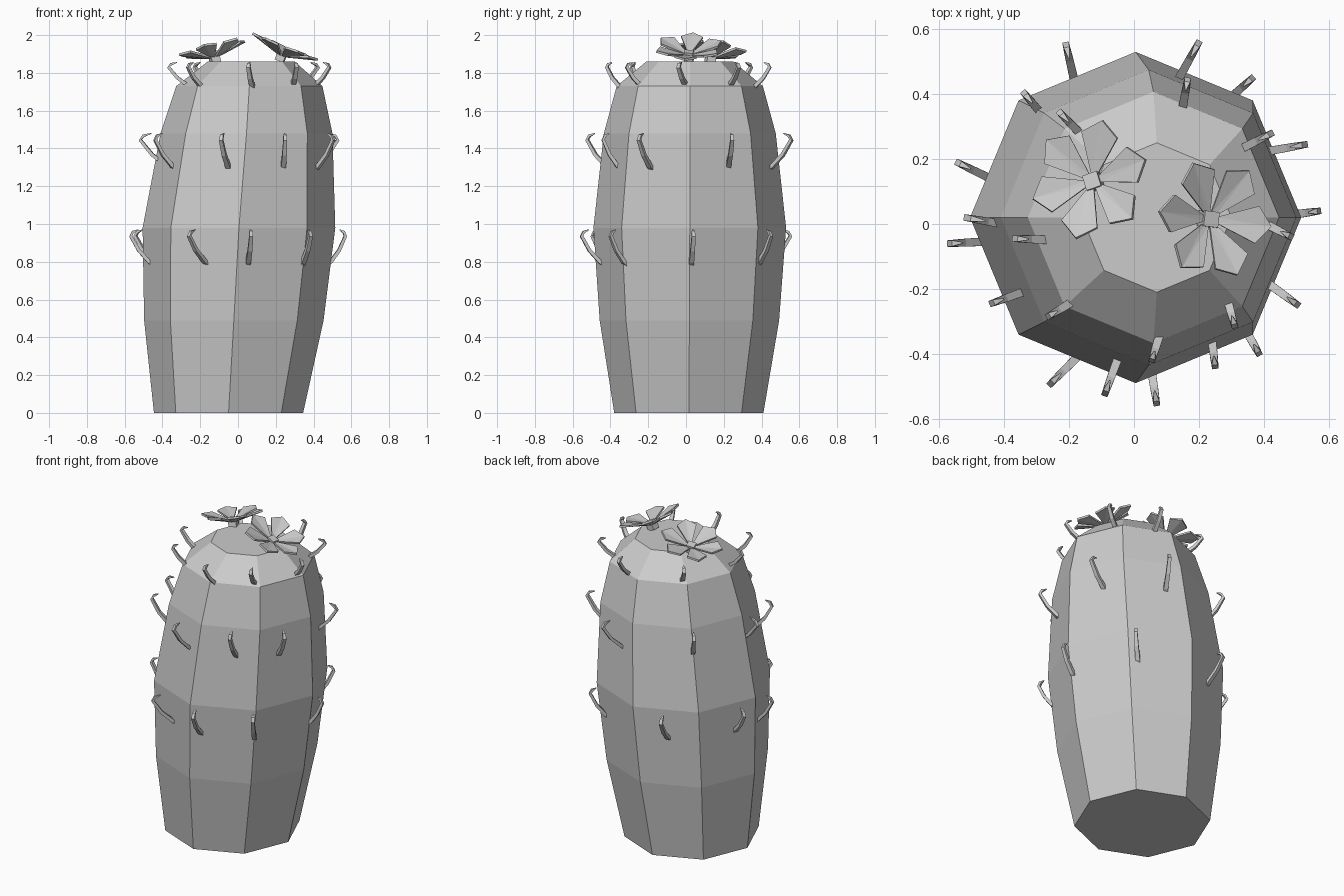
import bpy, math
from mathutils import Vector, Matrix

if "Cube" in bpy.data.objects:
    bpy.data.objects.remove(bpy.data.objects["Cube"])


def make_object(name, verts, faces):
    mesh = bpy.data.meshes.new(name)
    mesh.from_pydata([tuple(v) for v in verts], [], faces)
    mesh.update()
    obj = bpy.data.objects.new(name, mesh)
    bpy.context.collection.objects.link(obj)
    return obj


def loft_faces(rings, n):
    faces = [[r * n + i, r * n + (i + 1) % n, (r + 1) * n + (i + 1) % n, (r + 1) * n + i]
             for r in range(rings - 1) for i in range(n)]
    return faces + [list(range(n))[::-1], [(rings - 1) * n + i for i in range(n)]]


# Leaning barrel body: centre x, centre y, height, radius of each octagon
RINGS = [(-.05, .015, 0, .395), (-.022, .018, .49, .475), (.005, .02, .98, .51),
         (.045, .02, 1.48, .455), (.06, .02, 1.73, .387), (.07, .02, 1.86, .23)]
body = [(cx + r * math.cos(i * math.pi / 4), cy + r * math.sin(i * math.pi / 4), z)
        for cx, cy, z, r in RINGS for i in range(8)]
make_object("cactus_body", body, loft_faces(len(RINGS), 8))

# Spine path (outward, up) with half-width and half-thickness, ending in an inward hook
PATH = [(-.3, -.12, .013, .010), (0, 0, .013, .010), (.55, .35, .012, .009),
        (.98, .80, .010, .008), (.86, .93, .009, .007), (.58, 1.0, .002, .002)]


def spine(name, x, y, angle, length, z, height):
    a = math.radians(angle)
    out, side, up = Vector((math.cos(a), math.sin(a), 0)), Vector((-math.sin(a), math.cos(a), 0)), Vector((0, 0, 1))
    base = Vector((x, y, z)) - out * length
    pts = [(u * length, w * height) for u, w, _, _ in PATH]
    verts = []
    for k, (u, w) in enumerate(pts):
        p, q = pts[max(k - 1, 0)], pts[min(k + 1, len(pts) - 1)]
        t = Vector((q[0] - p[0], q[1] - p[1])).normalized()
        normal = out * -t.y + up * t.x
        c = base + out * u + up * w
        hw, ht = PATH[k][2:]
        verts += [c + side * hw * s + normal * ht * n for s, n in ((-1, -1), (-1, 1), (1, 1), (1, -1))]
    make_object(name, verts, loft_faces(len(PATH), 4))


# Three tiers of spines: tip x, tip y, direction, horizontal reach
TIERS = {
    "lower": (.80, .17, [(-.21, .555, 103, .11), (.365, .45, 42, .09), (.57, .04, 8, .08),
                         (.385, -.40, -61, .08), (.07, -.555, -81, .10), (-.26, -.495, 225, .12),
                         (-.57, -.06, 183, .10), (-.545, .19, 154, .11)]),
    "middle": (1.305, .175, [(.20, .56, 61, .12), (.53, .245, 10, .12), (.505, -.25, -36, .10),
                             (.25, -.44, -83, .08), (-.09, -.525, 250, .11), (-.44, -.245, 200, .10),
                             (-.52, .02, 170, .15), (-.34, .405, 130, .10)]),
    "upper": (1.73, .125, [(.425, .28, 27, .11), (.485, -.04, -27, .09), (.31, -.315, -75, .08),
                           (.055, -.42, 253, .07), (-.265, -.285, 211, .08), (-.37, -.045, 178, .11),
                           (-.23, .345, 134, .10), (.165, .445, 80, .08)]),
}
for tier, (z, height, spines) in TIERS.items():
    for i, (x, y, angle, length) in enumerate(spines):
        spine(f"{tier}_spine_{i + 1}", x, y, angle, length, z, height)

# Petal outline: narrow base, broad end, blunt point, creased along the middle
PETAL = [(.02, -.008, 0), (.15, -.058, .008), (.195, 0, 0), (.15, .058, .008), (.02, .008, 0)]


def flower(name, centre, tilt, lean, turn):
    place = (Matrix.Translation(centre) @ Matrix.Rotation(math.radians(lean), 4, 'Z')
             @ Matrix.Rotation(math.radians(tilt), 4, 'Y') @ Matrix.Rotation(math.radians(turn - lean), 4, 'Z'))
    for i in range(6):
        m = place @ Matrix.Rotation(i * math.pi / 3, 4, 'Z') @ Matrix.Rotation(math.radians(-16), 4, 'Y')
        verts = [m @ Vector((x, y, z + h)) for h in (-.006, .006) for x, y, z in PETAL]
        faces = [[0, 2, 1], [0, 4, 2], [4, 3, 2], [5, 6, 7], [5, 7, 9], [9, 7, 8]]
        faces += [[k, (k + 1) % 5, (k + 1) % 5 + 5, k + 5] for k in range(5)]
        make_object(f"{name}_petal_{i + 1}", verts, faces)
    # Square flower centre
    s = .024
    verts = [place @ Vector((x, y, z)) for z in (-.03, .025) for x, y in ((-s, -s), (s, -s), (s, s), (-s, s))]
    make_object(name + "_centre", verts, loft_faces(2, 4))


flower("left_flower", (-.125, .13, 1.88), 16, 150, 18)
flower("right_flower", (.23, .015, 1.89), 22, 0, -7)
